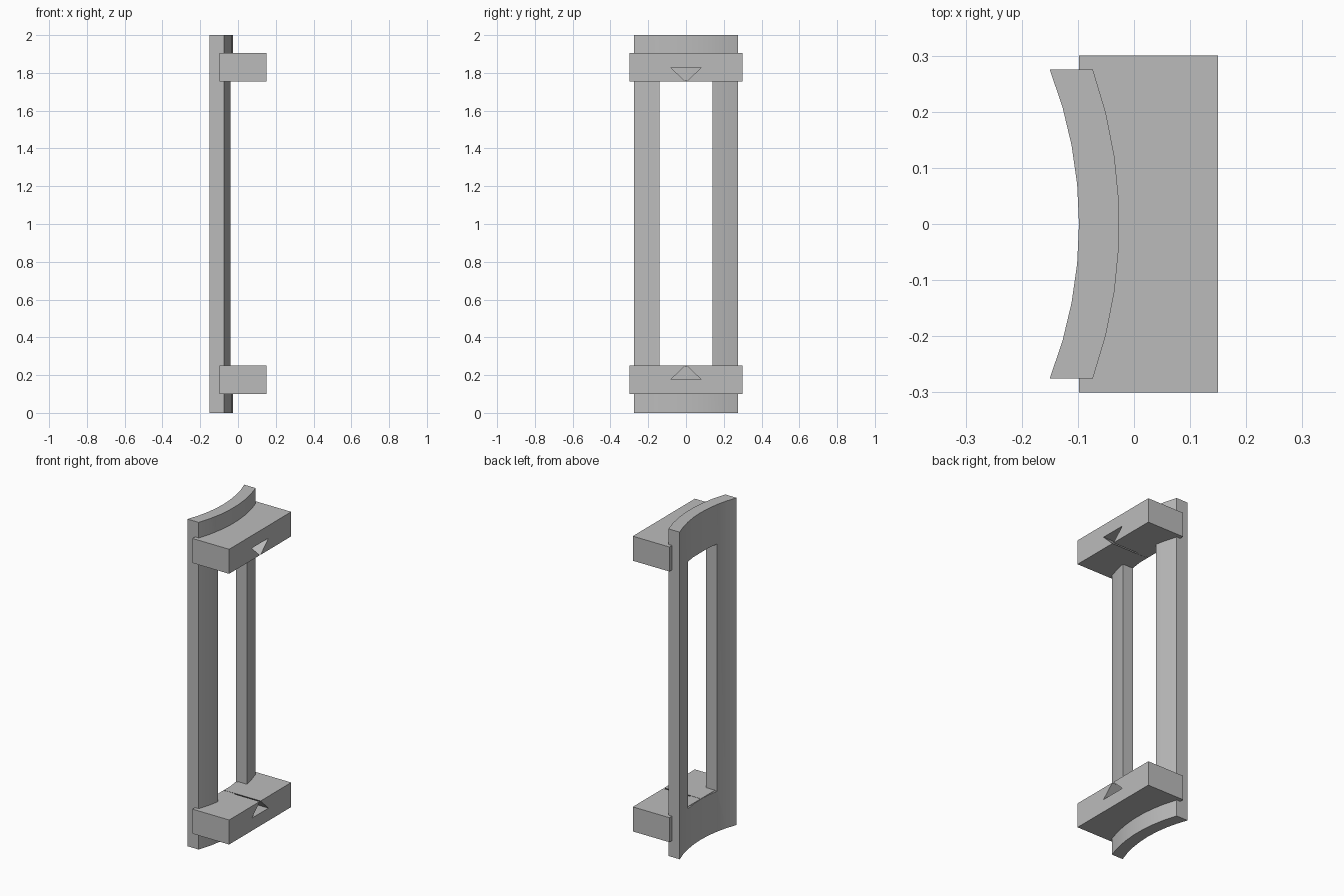
import bpy, bmesh
from math import sin, cos, asin

cube = bpy.data.objects.get("Cube")
if cube:
    bpy.data.objects.remove(cube, do_unlink=True)

grey = bpy.data.materials.new("plain grey")
grey.use_nodes = True
grey.diffuse_color = (0.5, 0.5, 0.5, 1)
grey.node_tree.nodes["Principled BSDF"].inputs["Base Color"].default_value = (0.5, 0.5, 0.5, 1)


def prism(name, outline, offset):
    """Extrude a closed outline of 3D points along an offset."""
    bm = bmesh.new()
    face = bm.faces.new([bm.verts.new(p) for p in outline])
    top = bmesh.ops.extrude_face_region(bm, geom=[face])["geom"]
    bmesh.ops.translate(bm, vec=offset,
                        verts=[v for v in top if isinstance(v, bmesh.types.BMVert)])
    bmesh.ops.recalc_face_normals(bm, faces=bm.faces)
    mesh = bpy.data.meshes.new(name)
    bm.to_mesh(mesh)
    bm.free()
    mesh.materials.append(grey)
    obj = bpy.data.objects.new(name, mesh)
    bpy.context.collection.objects.link(obj)
    return obj


def box(name, x0, x1, half_y, z0, z1):
    base = [(x0, -half_y, z0), (x1, -half_y, z0), (x1, half_y, z0), (x0, half_y, z0)]
    return prism(name, base, (0, 0, z1 - z0))


def activate(obj):
    bpy.ops.object.select_all(action="DESELECT")
    obj.select_set(True)
    bpy.context.view_layer.objects.active = obj


def cut(obj, cutter):
    mod = obj.modifiers.new("cut", "BOOLEAN")
    mod.operation = "DIFFERENCE"
    mod.solver = "EXACT"
    mod.object = cutter
    activate(obj)
    bpy.ops.object.modifier_apply(modifier=mod.name)
    bpy.data.objects.remove(cutter, do_unlink=True)


def arc(radius, segments, centre=-0.85, half_y=0.275):
    a = asin(half_y / radius)
    angles = [a * (2 * i / segments - 1) for i in range(segments + 1)]
    return [(centre + radius * cos(t), radius * sin(t), 0) for t in angles]


# Curved back plate with a tall window
plate = prism("curved_plate", arc(0.752, 8) + arc(0.824, 7)[::-1], (0, 0, 2))
cut(plate, box("window_cutter", -0.3, 0.2, 0.14, 0.247, 1.758))
activate(plate)
bpy.ops.object.shade_smooth_by_angle(angle=0.5)

# Cross blocks with a triangular groove that just opens on the inner side
for name, low, inner, way in (("lower_block", 0.10, 0.25, 1), ("upper_block", 1.755, 1.755, -1)):
    block = box(name, -0.098, 0.15, 0.3, low, low + 0.15)
    base = inner - way * 0.073
    groove = [(0.2, -0.08, base), (0.2, 0.08, base), (0.2, 0, inner + way * 0.004)]
    cut(block, prism("groove_cutter", groove, (-0.29, 0, 0)))
